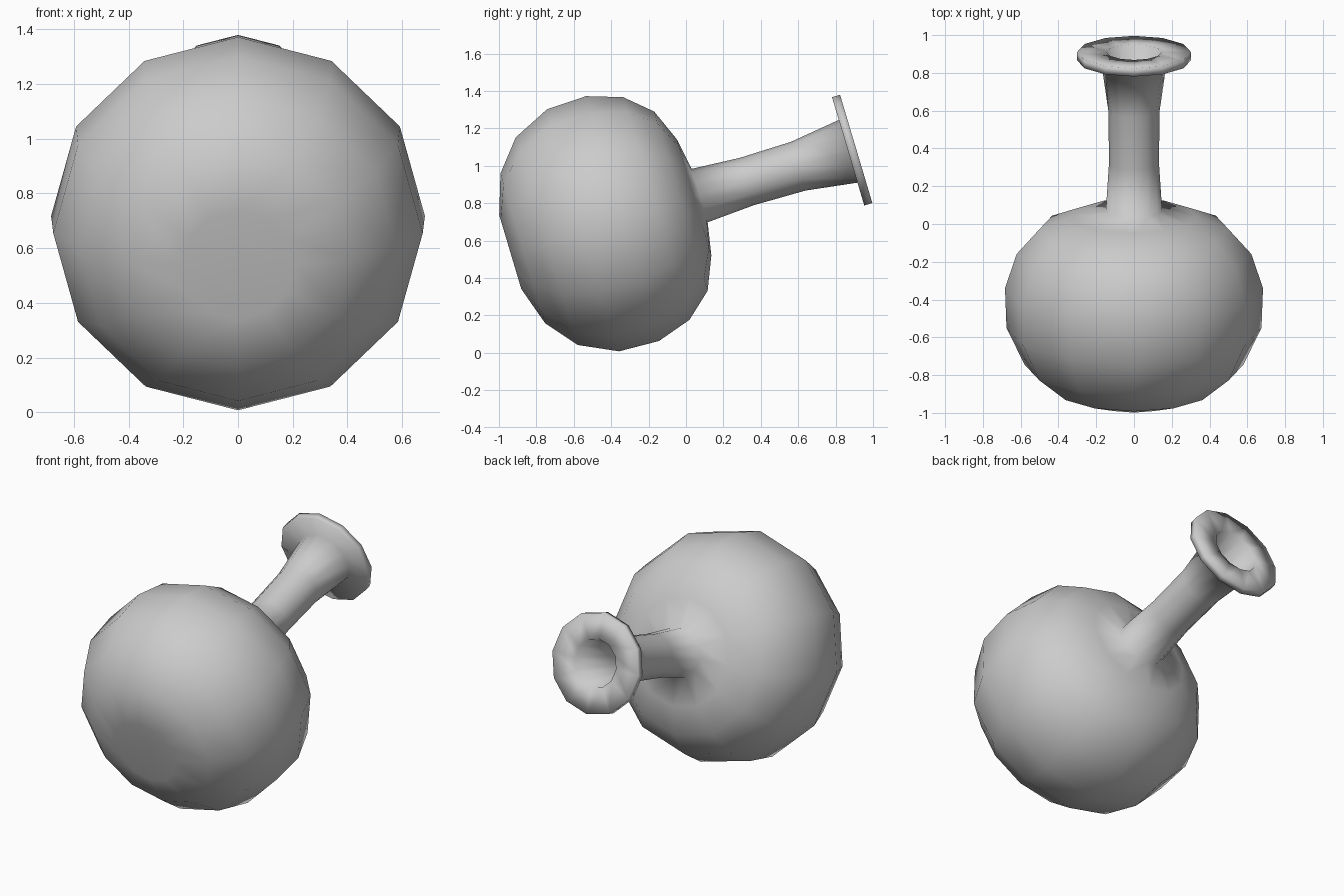
import bpy, bmesh, math
from mathutils import Vector

if "Cube" in bpy.data.objects:
    bpy.data.objects.remove(bpy.data.objects["Cube"])

SIDES = 12
TILT = math.radians(16.6)
MOUTH = Vector((0, 0.91, 1.09))                      # centre of the mouth
AXIS = Vector((0, math.cos(TILT), math.sin(TILT)))   # base -> mouth
UP = Vector((0, -math.sin(TILT), math.cos(TILT)))
SIDE = Vector((1, 0, 0))

# Outer profile (distance along axis, radius): base, belly, neck, lip
outer = [(-1.93, 0.207), (-1.86, 0.418), (-1.727, 0.579), (-1.524, 0.675),
         (-1.304, 0.683), (-1.115, 0.621), (-0.978, 0.50), (-0.905, 0.325),
         (-0.873, 0.149), (-0.61, 0.132), (-0.323, 0.136), (-0.045, 0.175),
         (-0.045, 0.302)]
# Lip face and inner wall
inner = [(0.0, 0.302), (0.0, 0.145), (-0.323, 0.10), (-0.61, 0.10),
         (-0.90, 0.11), (-0.94, 0.30), (-1.01, 0.46), (-1.13, 0.58),
         (-1.304, 0.64), (-1.524, 0.63), (-1.70, 0.54), (-1.82, 0.38)]


def build_lathe(name, profile, start_pole, end_pole):
    bm = bmesh.new()
    rings = []
    for s, r in profile:
        rings.append([bm.verts.new(MOUTH + AXIS * s
                      + SIDE * (r * math.sin(2 * math.pi * i / SIDES))
                      + UP * (r * math.cos(2 * math.pi * i / SIDES)))
                      for i in range(SIDES)])
    for a, b in zip(rings, rings[1:]):
        for i in range(SIDES):
            j = (i + 1) % SIDES
            bm.faces.new((a[i], a[j], b[j], b[i]))
    # Pole fans: dimpled base outside, floor inside
    for ring, s in ((rings[0], start_pole), (rings[-1], end_pole)):
        pole = bm.verts.new(MOUTH + AXIS * s)
        for i in range(SIDES):
            bm.faces.new((ring[i], ring[(i + 1) % SIDES], pole))
    bmesh.ops.recalc_face_normals(bm, faces=bm.faces)
    mesh = bpy.data.meshes.new(name)
    bm.to_mesh(mesh)
    bm.free()
    for p in mesh.polygons:
        p.use_smooth = True
    obj = bpy.data.objects.new(name, mesh)
    bpy.context.collection.objects.link(obj)
    return obj


# Tilted round flask with hollow neck and flat lip
build_lathe("flask", outer + inner, -1.86, -1.80)
